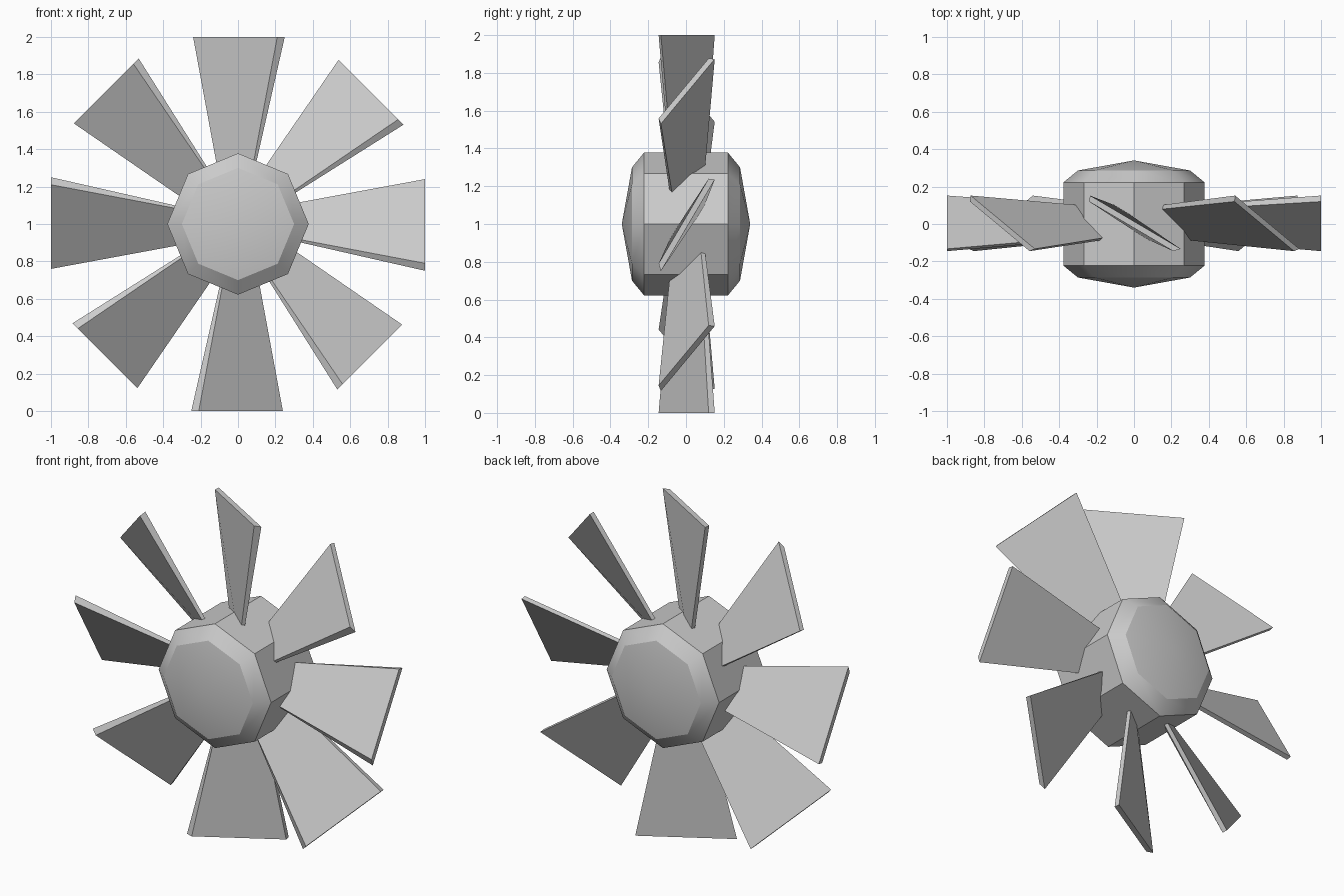
import bpy, bmesh, math
from mathutils import Matrix, Vector

cube = bpy.data.objects.get("Cube")
if cube:
    bpy.data.objects.remove(cube, do_unlink=True)

SIDES = 8
CENTRE = Matrix.Translation((0, 0, 1))

grey = bpy.data.materials.new("plain grey")
grey.use_nodes = True
GREY = (0.6, 0.6, 0.6, 1)
grey.diffuse_color = GREY
for node in grey.node_tree.nodes:
    if node.type == 'BSDF_PRINCIPLED':
        node.inputs["Base Color"].default_value = GREY
        node.inputs["Roughness"].default_value = 0.6


def finish(bm, name):
    """Turn a bmesh into a smooth shaded object with sharp corners kept."""
    bmesh.ops.recalc_face_normals(bm, faces=bm.faces[:])
    mesh = bpy.data.meshes.new(name)
    bm.to_mesh(mesh)
    bm.free()
    mesh.materials.append(grey)
    obj = bpy.data.objects.new(name, mesh)
    bpy.context.collection.objects.link(obj)
    bpy.ops.object.select_all(action='DESELECT')
    obj.select_set(True)
    bpy.context.view_layer.objects.active = obj
    bpy.ops.object.shade_smooth_by_angle(angle=math.radians(30))
    return obj


# Hub: octagonal drum with chamfered rims and shallow pointed caps
half = [(0.30, 0.286), (0.378, 0.222)]                # radius, depth
profile = [(r, -y) for r, y in half] + [(r, y) for r, y in reversed(half)]
bm = bmesh.new()
rings = []
for radius, depth in profile:
    ring = []
    for i in range(SIDES):
        a = math.tau * i / SIDES
        ring.append(bm.verts.new((radius * math.cos(a), depth, radius * math.sin(a))))
    rings.append(ring)
front_tip = bm.verts.new((0, -0.34, 0))
back_tip = bm.verts.new((0, 0.34, 0))
for i in range(SIDES):
    j = (i + 1) % SIDES
    for a, b in zip(rings, rings[1:]):
        bm.faces.new((a[i], a[j], b[j], b[i]))
    bm.faces.new((front_tip, rings[0][j], rings[0][i]))
    bm.faces.new((back_tip, rings[-1][i], rings[-1][j]))
hub = finish(bm, "hub")
hub.matrix_world = CENTRE

# Blade: twisted, tapering slab whose inner end is buried in the hub
tip = [(-0.24, 0.12), (0.21, -0.145), (0.25, -0.133), (-0.235, 0.152)]
neck = [(-0.118, 0.08), (0.085, -0.088), (0.10, -0.075), (-0.11, 0.103)]
NECK_R, ROOT_R = 0.34, 0.22
bm = bmesh.new()
outer, inner = [], []
for (tx, ty), (nx, ny) in zip(tip, neck):
    end = Vector((tx, ty, 1))
    start = Vector((nx, ny, NECK_R))
    outer.append(bm.verts.new(end))
    inner.append(bm.verts.new(end.lerp(start, (1 - ROOT_R) / (1 - NECK_R))))
bm.faces.new(outer)
bm.faces.new(inner[::-1])
for i in range(4):
    j = (i + 1) % 4
    bm.faces.new((outer[i], inner[i], inner[j], outer[j]))
blade = finish(bm, "blade_1")

# Eight blades around the hub, one on each corner
for i in range(SIDES):
    obj = blade
    if i:
        obj = bpy.data.objects.new(f"blade_{i + 1}", blade.data)
        bpy.context.collection.objects.link(obj)
    obj.matrix_world = CENTRE @ Matrix.Rotation(math.tau * i / SIDES, 4, 'Y')
